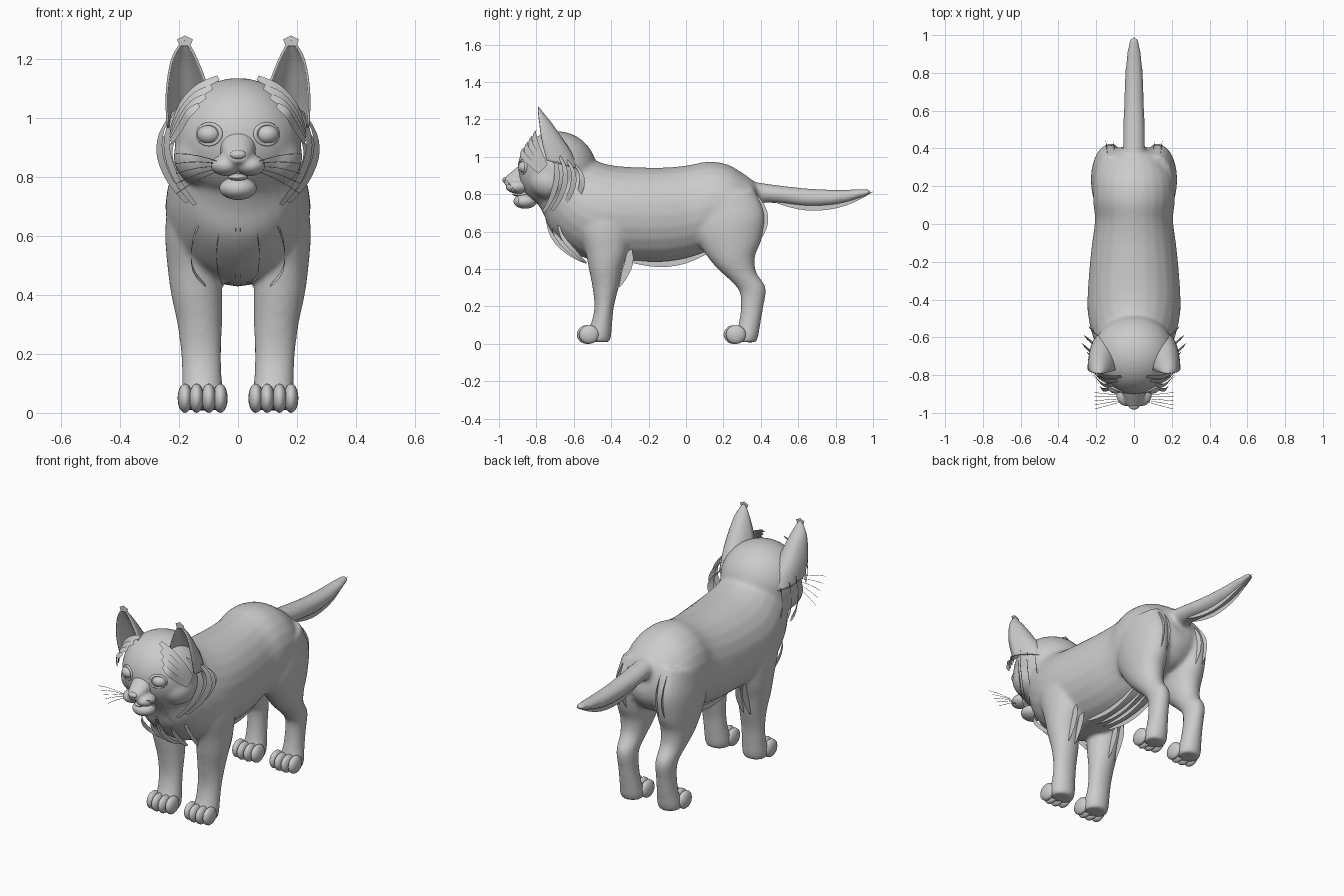
import bpy, bmesh, math
from mathutils import Vector, Matrix

if "Cube" in bpy.data.objects:
    bpy.data.objects.remove(bpy.data.objects["Cube"])

fur = bpy.data.materials.new("grey_fur")
fur.diffuse_color = (0.6, 0.6, 0.6, 1)
fur.use_nodes = True
fur.node_tree.nodes["Principled BSDF"].inputs["Base Color"].default_value = fur.diffuse_color


def spline(rows, steps):
    """Catmull-Rom through rows of numbers."""
    out = []
    for i in range(len(rows) - 1):
        a, b, c, d = (rows[max(0, min(len(rows) - 1, i + k))] for k in (-1, 0, 1, 2))
        for s in range(steps):
            t = s / steps
            out.append([q + 0.5 * t * (r - p + t * (2*p - 5*q + 4*r - w + t * (3*(q - r) + w - p)))
                        for p, q, r, w in zip(a, b, c, d)])
    return out + [list(rows[-1])]


def loft(bm, rows, side=1, n=24):
    """Elliptical tube; row = lower/front y,z, upper/back y,z, centre x, half width."""
    rings = []
    for y1, z1, y2, z2, cx, w in spline(rows, 4):
        ring = []
        for k in range(n):
            t = math.tau * k / n
            f = (1 - math.cos(t)) / 2
            ring.append(bm.verts.new((side * (cx + w * math.sin(t)),
                                      y1 + (y2 - y1) * f, z1 + (z2 - z1) * f)))
        rings.append(ring)
    for p, q in zip(rings, rings[1:]):
        for k in range(n):
            j = (k + 1) % n
            bm.faces.new((p[k], p[j], q[j], q[k]))
    bm.faces.new(rings[0])
    bm.faces.new(rings[-1])


def ball(bm, c, r, seg=20):
    m = Matrix.Translation(c) @ Matrix.Diagonal((*r, 1))
    bmesh.ops.create_uvsphere(bm, u_segments=seg, v_segments=seg // 2 + 2, radius=1, matrix=m)


def finish(name, bm, voxel=0, relax=0, thick=0):
    bmesh.ops.recalc_face_normals(bm, faces=bm.faces)
    for f in bm.faces:
        f.smooth = True
    me = bpy.data.meshes.new(name)
    bm.to_mesh(me)
    bm.free()
    me.materials.append(fur)
    ob = bpy.data.objects.new(name, me)
    bpy.context.collection.objects.link(ob)
    if voxel:
        m = ob.modifiers.new("skin", 'REMESH')
        m.mode = 'VOXEL'
        m.voxel_size = voxel
        m.use_smooth_shade = True
        s = ob.modifiers.new("relax", 'SMOOTH')
        s.factor = 0.5
        s.iterations = relax
    if thick:
        ob.modifiers.new("thickness", 'SOLIDIFY').thickness = thick
    return ob


def cards(name, strips, sides=(-1, 1)):
    """Thin fur strips; each strip = path points, width vector, end taper."""
    bm = bmesh.new()
    for s in sides:
        for pts, vec, taper in strips:
            path = spline(pts, 3)
            prev = None
            for i, p in enumerate(path):
                u = i / (len(path) - 1)
                k = 1 - taper + taper * math.sin(math.pi * u)
                a, b = Vector(p), Vector(p) + Vector(vec) * k
                cur = [bm.verts.new((s * v.x, v.y, v.z)) for v in (a, b)]
                if prev:
                    bm.faces.new((prev[0], prev[1], cur[1], cur[0]))
                prev = cur
    return finish(name, bm)


# Body skin: torso with neck, skull, legs and tail
bm = bmesh.new()
loft(bm, [(-.80, .76, -.66, 1.10, 0, .17), (-.76, .69, -.58, 1.07, 0, .185),
          (-.72, .60, -.50, .99, 0, .21), (-.64, .52, -.42, .96, 0, .235),
          (-.53, .455, -.33, .948, 0, .247), (-.36, .435, -.20, .943, 0, .24),
          (-.15, .43, -.08, .945, 0, .224), (.02, .455, .02, .957, 0, .207),
          (.13, .50, .12, .975, 0, .217), (.24, .52, .22, .96, 0, .212),
          (.34, .55, .30, .915, 0, .18), (.40, .62, .36, .87, 0, .13),
          (.415, .68, .39, .82, 0, .07)])
ball(bm, (0, -.69, .93), (.217, .212, .207), 32)
loft(bm, [(.34, .76, .34, .87, 0, .058), (.50, .75, .48, .85, 0, .057),
          (.65, .733, .64, .832, 0, .053), (.80, .742, .79, .824, 0, .047),
          (.92, .775, .91, .826, 0, .036), (.99, .803, .985, .827, 0, .02)])
for s in (-1, 1):
    ball(bm, (s * .12, -.72, .87), (.10, .12, .10))
    loft(bm, [(-.60, .74, -.32, .80, .13, .085), (-.58, .62, -.29, .66, .15, .097),
              (-.54, .50, -.31, .50, .148, .092), (-.52, .40, -.34, .40, .14, .087),
              (-.50, .30, -.36, .30, .13, .076), (-.49, .20, -.385, .20, .125, .069),
              (-.505, .12, -.395, .10, .122, .068), (-.53, .06, -.40, .04, .12, .072),
              (-.53, .012, -.41, .008, .12, .066)], s)
    loft(bm, [(.03, .72, .36, .84, .12, .09), (.04, .60, .42, .70, .13, .098),
              (.09, .50, .405, .56, .13, .092), (.16, .41, .37, .47, .13, .08),
              (.235, .34, .375, .385, .128, .064), (.285, .28, .427, .30, .125, .054),
              (.293, .20, .414, .20, .122, .052), (.28, .10, .397, .10, .12, .058),
              (.26, .06, .387, .04, .12, .066), (.26, .01, .375, .008, .12, .062)], s)
finish("body", bm, .011, 10)

# Toes
bm = bmesh.new()
for s in (-1, 1):
    for y in (-.53, .255):
        for i, dx in enumerate((-.06, -.021, .021, .06)):
            dy = .012 if i in (0, 3) else 0
            ball(bm, (s * .12 + dx, y + dy, .05), (.025, .054, .05), 16)
finish("toes", bm)

# Muzzle, lip pads and lower jaw
bm = bmesh.new()
loft(bm, [(-.80, .85, -.80, 1.0, 0, .075), (-.88, .84, -.875, .965, 0, .062),
          (-.94, .84, -.935, .918, 0, .047), (-.972, .85, -.968, .89, 0, .03)])
for s in (-1, 1):
    ball(bm, (s * .042, -.905, .84), (.052, .06, .036))
ball(bm, (0, -.86, .762), (.065, .064, .04))
finish("muzzle", bm, .007, 5)

bm = bmesh.new()
ball(bm, (0, -.964, .876), (.028, .018, .016))
finish("nose", bm)
bm = bmesh.new()
ball(bm, (0, -.885, .80), (.034, .045, .013))
finish("tongue", bm)

# Eyes with lid rims
bm = bmesh.new()
for s in (-1, 1):
    ball(bm, (s * .097, -.858, .945), (.042, .04, .034), 24)
finish("eyes", bm)
for s in (-1, 1):
    bpy.ops.mesh.primitive_torus_add(major_radius=.042, minor_radius=.008, major_segments=28,
                                     minor_segments=8, location=(s * .097, -.872, .945),
                                     rotation=(math.pi / 2, 0, s * .42))
    lid = bpy.context.object
    lid.name = "eyelid"
    lid.scale = (1, .83, 1)
    lid.data.materials.append(fur)
    bpy.ops.object.shade_smooth()

# Ears: cups open to the front, row = centre x, half width, front y, depth, z
ear = spline([(.165, .078, -.745, .17, .98), (.168, .078, -.765, .155, 1.06),
              (.175, .066, -.777, .115, 1.13), (.182, .045, -.785, .065, 1.20),
              (.182, .022, -.79, .025, 1.245), (.18, .004, -.79, .004, 1.268)], 4)
bm = bmesh.new()
for s in (-1, 1):
    prev = None
    for cx, w, y, d, z in ear:
        cur = []
        for k in range(15):
            t = math.pi * k / 14
            cur.append(bm.verts.new((s * (cx + w * math.cos(t)), y + d * math.sin(t),
                                     z - .25 * d * math.sin(t))))
        if prev:
            for k in range(14):
                bm.faces.new((prev[k], prev[k+1], cur[k+1], cur[k]))
        prev = cur
finish("ears", bm, thick=.008)

# Ear tip tufts
bm = bmesh.new()
for s in (-1, 1):
    bm.faces.new([bm.verts.new((s * .18 + x, -.792, 1.245 + z)) for x, z in
                  ((-.018, 0), (.018, 0), (.027, .022), (0, .036), (-.027, .022))])
finish("ear_tufts", bm)

# Brow and cheek fur strips
brow = []
for i in range(4):
    o = i * .022
    brow.append(([(.07 + o, -.80 - o, 1.145 - o * 1.4), (.14 + o * .5, -.80 - o, 1.115 - o * 1.3),
                  (.20, -.78 - o * .7, 1.05 - o), (.232, -.74 - o * .5, .96 - o * .5)],
                 (-.012, -.022, -.026), .4))
cards("brow_fur", brow)
cheek = []
for i in range(4):
    y, x = -.73 + i * .045, (.225, .25, .24, .215)[i]
    cheek.append(([(x - .04, y - .015, 1.06 - i * .03), (x, y + .02, .98 - i * .02),
                   (x + .005, y + .025, .89 - i * .01), (x - .03, y, .79),
                   (x - .085, y - .04, .71 + i * .008)], (.02, .028, -.012), .4))
cards("cheek_fur", cheek)

# Chest, belly, elbow, rump and tail fringes
cards("chest_fur", [([(x, -.755 + x * .6, .70), (x * 1.4, -.715 + x * .5, .59),
                      (x * 1.4, -.63 + x * .4, .50), (x, -.53, .435)],
                     (0, -.012, -.022), .7) for x in (.006, .05, .11)])
cards("belly_fur", [([(x, -.30, .45), (x, -.15, .44), (x, 0, .46), (x, .13, .505)],
                     (0, 0, -.032), .6) for x in (.02, .075)])
cards("elbow_fur", [([(x, -.31, .56), (x, -.32, .47), (x, -.345, .38), (x, -.36, .30)],
                     (0, .045, -.01), 1) for x in (.12, .165)])
cards("rump_fur", [([(x, .37, .80), (x, .40, .71), (x, .395, .61), (x, .365, .53)],
                    (.01, .038, 0), .8) for x in (.10, .14)])
cards("tail_fur", [([(.025, .40, .79), (.025, .55, .755), (.022, .70, .745),
                     (.018, .86, .765), (.003, 1.0, .815)], (0, 0, -.033), .95)])

# Whiskers
cu = bpy.data.curves.new("whiskers", 'CURVE')
cu.dimensions = '3D'
cu.bevel_depth = .0012
cu.bevel_resolution = 0
for s in (-1, 1):
    for i in range(5):
        sp = cu.splines.new('POLY')
        sp.points.add(4)
        for k, p in enumerate(sp.points):
            t = k / 4
            p.co = (s * (.06 + .15 * t), -.94 + .008 * i - .04 * t * (1 - i * .35),
                    .85 - .007 * i + (.06 - .027 * i) * t - .03 * t * t, 1)
cu.materials.append(fur)
bpy.context.collection.objects.link(bpy.data.objects.new("whiskers", cu))
